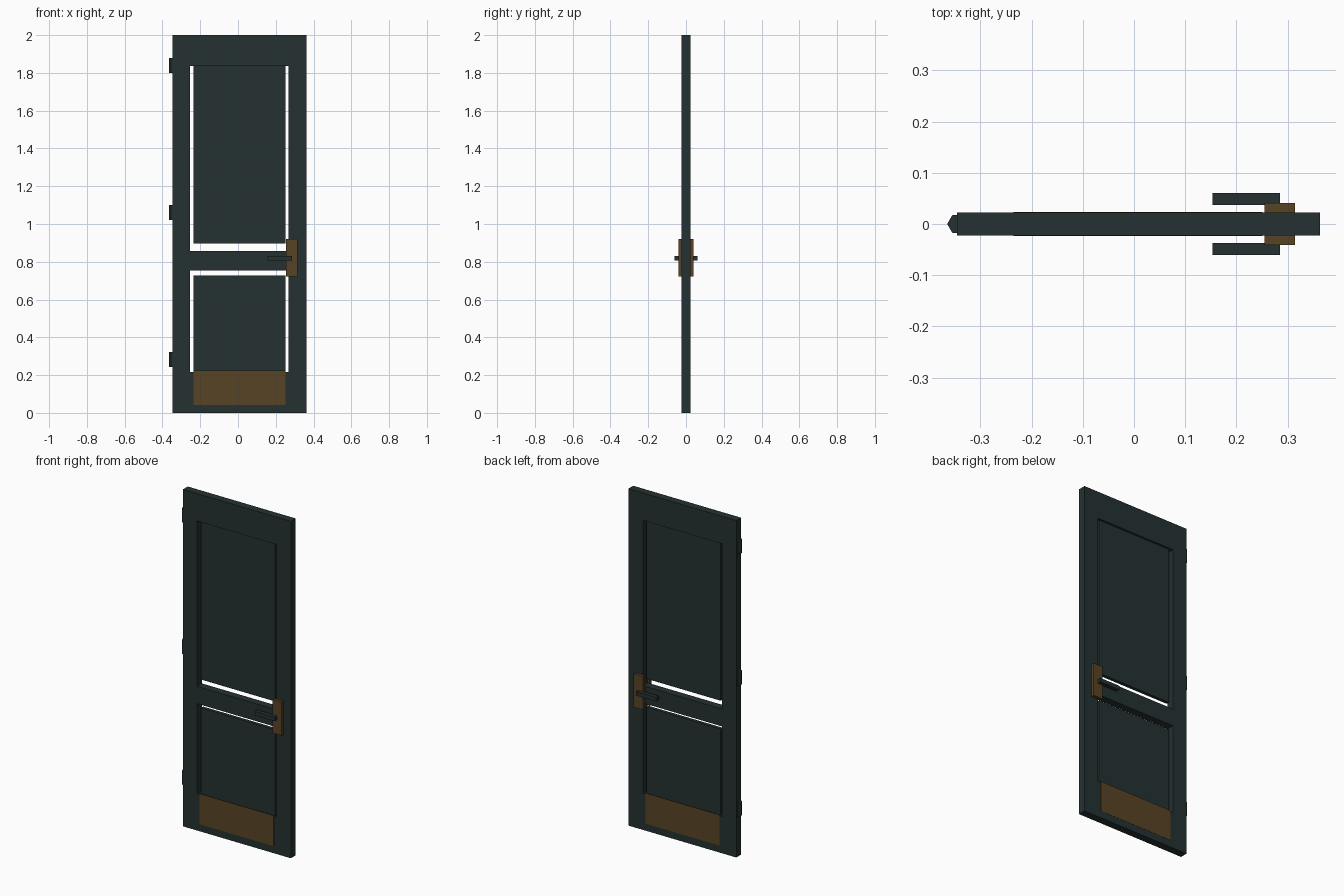
import bpy, bmesh, math
from mathutils import Matrix

if "Cube" in bpy.data.objects:
    bpy.data.objects.remove(bpy.data.objects["Cube"])


def material(name, rgb):
    m = bpy.data.materials.new(name)
    m.diffuse_color = (*rgb, 1.0)
    m.use_nodes = True
    m.node_tree.nodes["Principled BSDF"].inputs["Base Color"].default_value = m.diffuse_color
    return m


GREEN = material("dark green grey", (0.018, 0.031, 0.031))
BRONZE = material("dull bronze", (0.097, 0.056, 0.018))


def finish(name, bm, mat):
    me = bpy.data.meshes.new(name)
    bm.to_mesh(me)
    bm.free()
    me.materials.append(mat)
    ob = bpy.data.objects.new(name, me)
    bpy.context.collection.objects.link(ob)
    return ob


def box(name, x, y, z, mat):
    """Box from (min, max) ranges on each axis."""
    bm = bmesh.new()
    size = [r[1] - r[0] for r in (x, y, z)]
    mid = [(r[0] + r[1]) / 2 for r in (x, y, z)]
    bmesh.ops.create_cube(bm, size=1, matrix=Matrix.Translation(mid) @ Matrix.Diagonal((*size, 1)))
    return finish(name, bm, mat)


LEFT, RIGHT = -0.346, 0.363      # outer door edges
IN_L, IN_R = -0.253, 0.268       # opening between the stiles
PAN_L, PAN_R = -0.235, 0.251     # floating panels, narrower than the opening
D = 0.0225                       # half door thickness
P = 0.010                        # half panel thickness

# Stiles and rails
box("left_stile", (LEFT, IN_L), (-D, D), (0, 2), GREEN)
box("right_stile", (IN_R, RIGHT), (-D, D), (0, 2), GREEN)
for name, z in (("bottom_rail", (0, 0.217)), ("middle_rail", (0.753, 0.856)), ("top_rail", (1.837, 2))):
    box(name, (IN_L, IN_R), (-D, D), z, GREEN)

# Recessed panels, with slits left around them
box("lower_panel", (PAN_L, PAN_R), (-P, P), (0.212, 0.728), GREEN)
box("upper_panel", (PAN_L, PAN_R), (-P, P), (0.896, 1.842), GREEN)

# Kick plates, lock plates and levers on both faces
for side, s in (("front", -1), ("back", 1)):
    def depth(a, b):
        return tuple(sorted((s * a, s * b)))
    box(side + "_kick_plate", (PAN_L, PAN_R), depth(D, 0.0235), (0.042, 0.224), BRONZE)
    box(side + "_lock_plate", (0.255, 0.315), depth(D, 0.041), (0.722, 0.92), BRONZE)
    box(side + "_lever", (0.153, 0.285), depth(0.037, 0.061), (0.807, 0.831), GREEN)

# Six-sided hinge barrels on the left edge
for i, z in enumerate((0.283, 1.06, 1.84)):
    bm = bmesh.new()
    bmesh.ops.create_cone(bm, cap_ends=True, segments=6, radius1=0.02, radius2=0.02, depth=0.08,
                          matrix=Matrix.Translation((-0.345, 0, z)) @ Matrix.Rotation(math.pi / 6, 4, "Z"))
    # turn so that one corner points outwards along x
    outer = min(bm.verts, key=lambda v: v.co.x).co
    turn = math.pi - math.atan2(outer.y, outer.x + 0.345)
    bmesh.ops.rotate(bm, verts=bm.verts, cent=(-0.345, 0, z), matrix=Matrix.Rotation(turn, 3, "Z"))
    finish("hinge_%d" % (i + 1), bm, GREEN)
